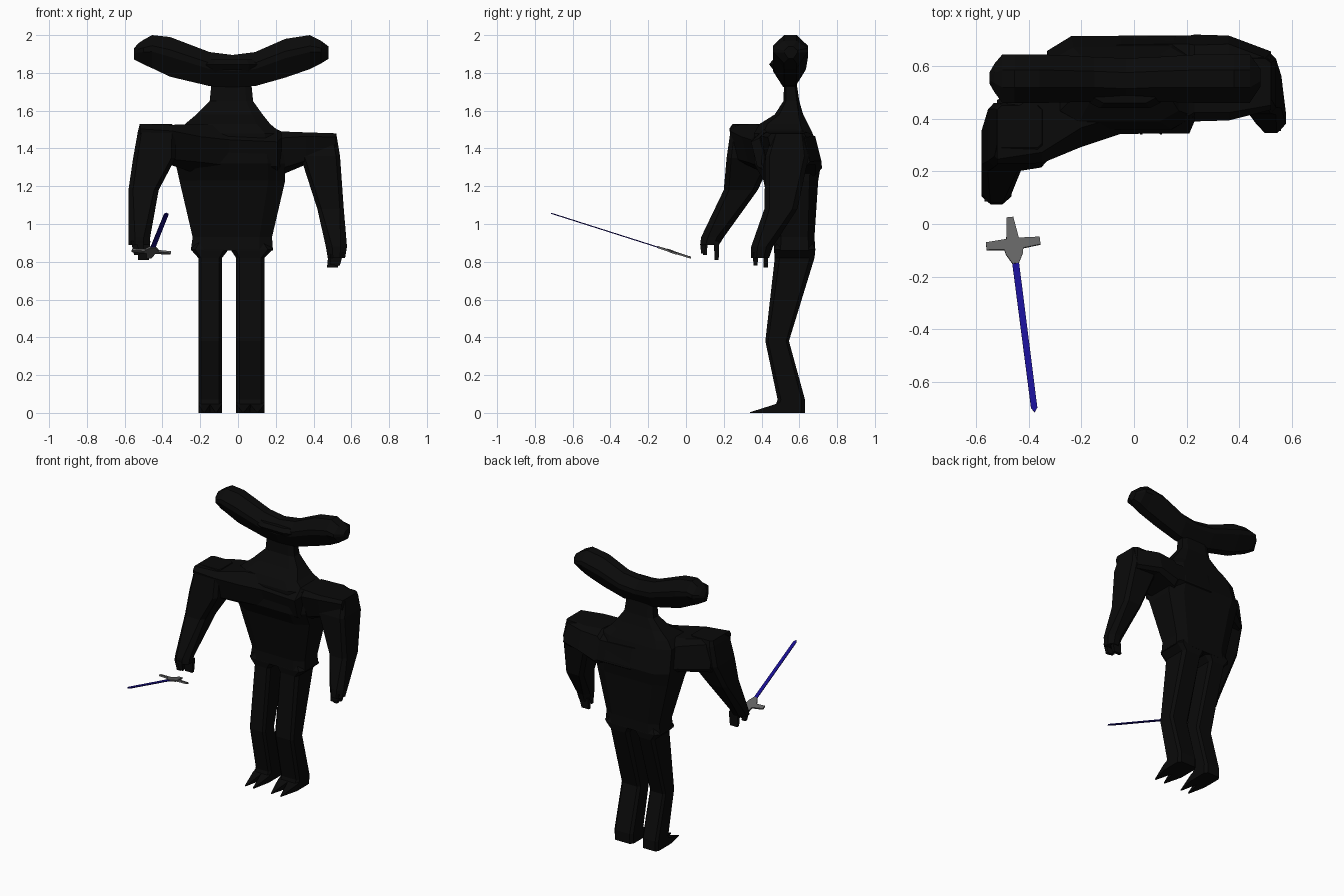
import bpy, bmesh
from mathutils import Vector


def material(name, rgb):
    m = bpy.data.materials.new(name)
    m.diffuse_color = (*rgb, 1)
    return m


BLACK = material("black", (0.003, 0.003, 0.003))
BLUE = material("blue", (0.01, 0.005, 0.3))
STEEL = material("steel", (0.13, 0.13, 0.13))


def finish(name, bm, mat):
    bmesh.ops.recalc_face_normals(bm, faces=bm.faces)
    me = bpy.data.meshes.new(name)
    bm.to_mesh(me)
    bm.free()
    me.materials.append(mat)
    ob = bpy.data.objects.new(name, me)
    bpy.context.collection.objects.link(ob)
    return ob


def loft(name, axis, rings, c=0.25, low=None, shear=0.0, mat=BLACK):
    """Skin chamfered boxes (position, a0, a1, b0, b1[, chamfer]) along axis 0=x, 1=y, 2=z.
    low is the chamfer height on the b0 side, shear leans a along b."""
    bm = bmesh.new()
    loops = []
    for p, a0, a1, b0, b1, *own in rings:
        k = own[0] if own else c
        s, t = (a1 - a0) * k, (b1 - b0) * k
        u = (b1 - b0) * (low or k)
        if k:
            pts = [(a0 + s, b0), (a1 - s, b0), (a1, b0 + u), (a1, b1 - t),
                   (a1 - s, b1), (a0 + s, b1), (a0, b1 - t), (a0, b0 + u)]
        else:
            pts = [(a0, b0), (a1, b0), (a1, b1), (a0, b1)]
        loop = []
        for a, b in pts:
            co = [a - shear * (b - (b0 + b1) / 2), b]
            co.insert(axis, p)
            loop.append(bm.verts.new(co))
        loops.append(loop)
    n = len(loops[0])
    for lo, hi in zip(loops, loops[1:]):
        for i in range(n):
            j = (i + 1) % n
            bm.faces.new((lo[i], lo[j], hi[j], hi[i]))
    bm.faces.new(loops[0])
    bm.faces.new(loops[-1])
    return finish(name, bm, mat)


# Torso, hips and neck
loft("torso", 2, [
    (0.86, -0.25, 0.185, 0.465, 0.685),
    (0.93, -0.24, 0.18, 0.47, 0.68), (1.23, -0.31, 0.25, 0.41, 0.70),
    (1.32, -0.33, 0.25, 0.36, 0.715), (1.48, -0.32, 0.23, 0.36, 0.67),
    (1.53, -0.28, 0.17, 0.39, 0.645), (1.58, -0.22, 0.13, 0.47, 0.62),
    (1.65, -0.15, 0.08, 0.515, 0.60), (1.75, -0.14, 0.07, 0.52, 0.585)], c=0.16)

# Twisted chest and shoulders
loft("shoulders", 0, [
    (-0.52, 0.25, 0.45, 1.31, 1.53, 0.12), (-0.35, 0.25, 0.58, 1.31, 1.525, 0.15),
    (-0.20, 0.31, 0.67, 1.26, 1.53), (-0.05, 0.36, 0.70, 1.24, 1.515),
    (0.21, 0.36, 0.70, 1.24, 1.50), (0.23, 0.41, 0.70, 1.26, 1.49, 0.15),
    (0.36, 0.41, 0.70, 1.315, 1.485, 0.12), (0.52, 0.45, 0.64, 1.31, 1.48, 0.12)],
     shear=0.25)

# Wide hammer-shaped head, curved up at both ends
loft("head", 0, [
    (-0.55, 0.535, 0.575, 1.87, 1.93), (-0.53, 0.50, 0.61, 1.86, 1.955),
    (-0.50, 0.46, 0.645, 1.845, 1.975),
    (-0.455, 0.46, 0.645, 1.825, 2.0), (-0.36, 0.46, 0.645, 1.78, 1.99),
    (-0.15, 0.465, 0.635, 1.73, 1.91), (-0.03, 0.46, 0.63, 1.725, 1.895),
    (0.09, 0.465, 0.635, 1.73, 1.91), (0.25, 0.46, 0.645, 1.775, 1.98),
    (0.38, 0.46, 0.645, 1.82, 2.0), (0.44, 0.46, 0.645, 1.85, 1.97),
    (0.48, 0.52, 0.59, 1.875, 1.94)], c=0.32, low=0.5)
loft("snout", 2, [(1.75, -0.12, 0.05, 0.505, 0.58), (1.80, -0.16, 0.09, 0.475, 0.58),
                  (1.845, -0.17, 0.10, 0.44, 0.58), (1.87, -0.15, 0.08, 0.46, 0.58)], c=0.15)

# Arms: one reaching forward, one hanging
loft("forward_arm", 2, [
    (1.53, -0.52, -0.35, 0.29, 0.45), (1.49, -0.53, -0.33, 0.235, 0.46),
    (1.35, -0.555, -0.33, 0.215, 0.46), (1.18, -0.58, -0.42, 0.20, 0.38, 0.15),
    (0.93, -0.58, -0.465, 0.08, 0.20, 0.3), (0.89, -0.58, -0.465, 0.075, 0.175, 0.3)], c=0.1)
loft("hanging_arm", 2, [
    (1.48, 0.30, 0.52, 0.46, 0.63), (1.36, 0.33, 0.54, 0.42, 0.65),
    (1.08, 0.42, 0.56, 0.415, 0.59, 0.15), (0.88, 0.465, 0.577, 0.345, 0.46, 0.3),
    (0.82, 0.475, 0.567, 0.345, 0.44, 0.3)], c=0.1)

# Fingers
for i, (x, y, top, tip, dx) in enumerate([
        (-0.55, 0.10, 0.91, 0.835, 0.015), (-0.52, 0.09, 0.91, 0.845, 0.01),
        (-0.50, 0.162, 0.91, 0.81, 0.0), (0.54, 0.368, 0.85, 0.78, -0.015),
        (0.51, 0.368, 0.85, 0.785, -0.01), (0.515, 0.422, 0.85, 0.77, -0.015)]):
    w = 0.036 if i in (2, 5) else 0.018
    loft("finger", 2, [(top, x - w, x + w, y - 0.014, y + 0.014),
                       (tip, x + dx - w * 0.8, x + dx + w * 0.8, y - 0.011, y + 0.011)], c=0)

# Legs with two pointed toes each
for x0, x1, out0, out1 in [(-0.21, -0.085, 0.04, 0.035), (-0.01, 0.14, 0.03, 0.045)]:
    loft("leg", 2, [
        (0.0, x0, x1, 0.46, 0.63), (0.07, x0, x1, 0.485, 0.63),
        (0.38, x0, x1, 0.42, 0.545), (0.82, x0, x1, 0.47, 0.68),
        (0.865, x0 - out0, x1 + out1, 0.465, 0.685), (0.92, x0, x1, 0.49, 0.66)], c=0.12)
    mid = (x0 + x1) / 2
    for a, b in [(x0, mid), (mid, x1)]:
        m = (a + b) / 2
        loft("toe", 1, [(0.52, a, b, 0, 0.065), (0.47, a, b, 0, 0.045),
                        (0.34, m - 0.004, m + 0.004, 0, 0.004)], c=0)

# Sword: flat outlines (distance along, half width) laid on a tilted axis
START = Vector((-0.472, 0.025, 0.822))
ALONG = (Vector((-0.377, -0.718, 1.058)) - START).normalized()
UP = Vector((0.03, 0.3, 0.95))
SIDE = ALONG.cross(UP).normalized()
UP = SIDE.cross(ALONG)


def flat_part(name, outline, thick, mat):
    bm = bmesh.new()
    pts = [(s, w) for s, w in outline] + [(s, -w) for s, w in reversed(outline) if w]
    layers = [[bm.verts.new(START + ALONG * s + SIDE * w + UP * h) for s, w in pts]
              for h in (-thick / 2, thick / 2)]
    for layer in layers:
        bm.faces.new(layer)
    for i in range(len(pts)):
        j = (i + 1) % len(pts)
        bm.faces.new((layers[0][i], layers[0][j], layers[1][j], layers[1][i]))
    finish(name, bm, mat)


flat_part("sword_hilt", [(0, 0.013), (0.085, 0.024), (0.09, 0.103), (0.12, 0.103),
                         (0.127, 0.036), (0.145, 0.033), (0.185, 0.012)], 0.01, STEEL)
flat_part("sword_blade", [(0.18, 0.013), (0.765, 0.012), (0.783, 0)], 0.005, BLUE)
